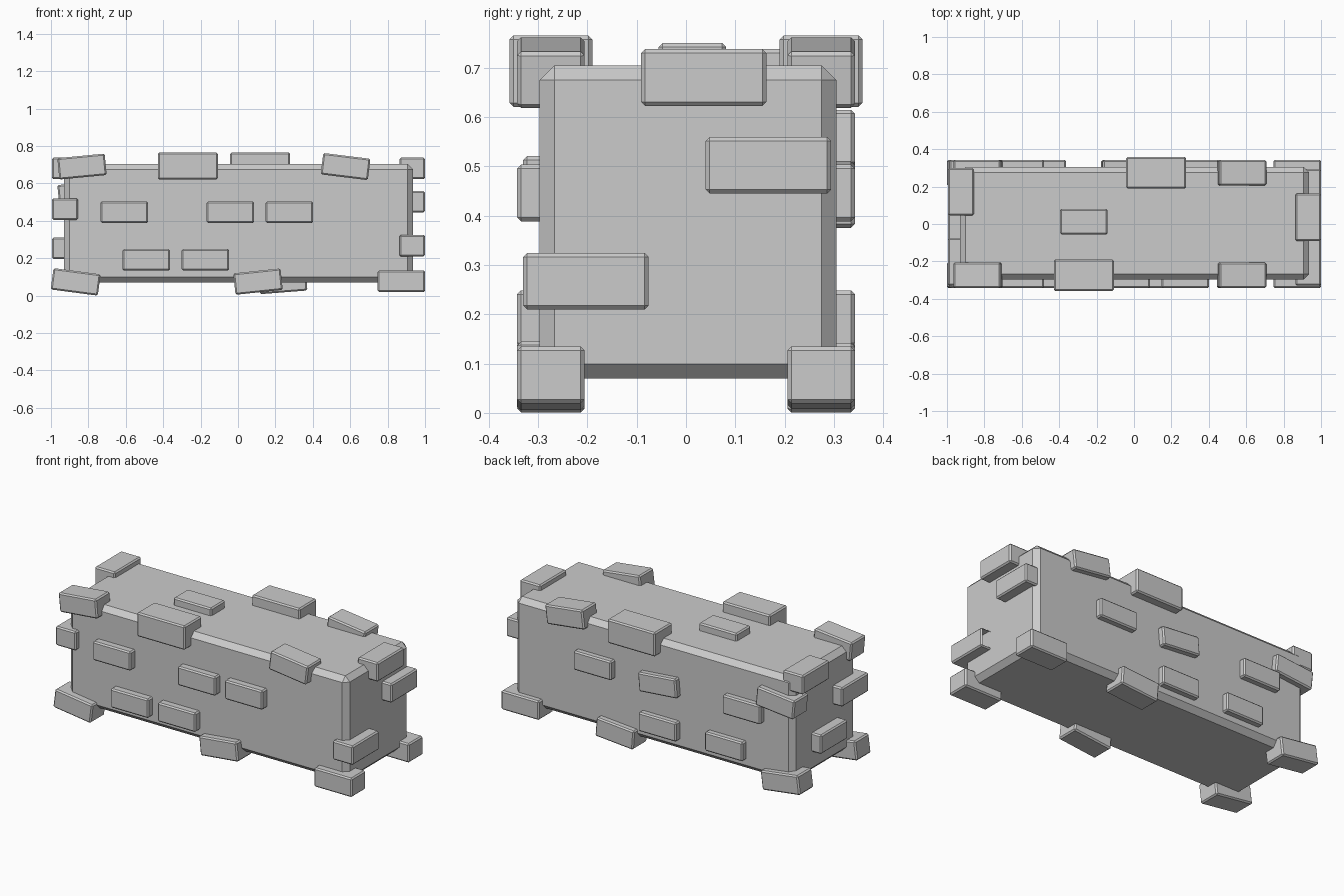
import bpy, bmesh
from math import radians
from mathutils import Matrix, Vector

if "Cube" in bpy.data.objects:
    bpy.data.objects.remove(bpy.data.objects["Cube"])

STD = (0.254, 0.137, 0.115)
BIG = (0.321, 0.168, 0.145)


def block(name, centre, size, bevel, tilt=0, turn=0, open_end=False):
    """Chamfered box; tilt is degrees clockwise-negative as seen from the front."""
    bm = bmesh.new()
    bmesh.ops.create_cube(bm, size=1)
    bmesh.ops.scale(bm, vec=size, verts=bm.verts)
    bmesh.ops.bevel(bm, geom=bm.edges[:], offset=bevel, segments=1, affect='EDGES')
    if open_end:
        cap = [f for f in bm.faces if f.calc_center_median().x > size[0] / 2 - 1e-4]
        bmesh.ops.delete(bm, geom=cap, context='FACES')
    rot = Matrix.Rotation(radians(turn), 4, 'Z') @ Matrix.Rotation(radians(-tilt), 4, 'Y')
    bm.transform(rot)
    mesh = bpy.data.meshes.new(name)
    bm.to_mesh(mesh)
    bm.free()
    ob = bpy.data.objects.new(name, mesh)
    ob.location = Vector(centre)
    bpy.context.collection.objects.link(ob)
    return ob


def brick(name, x, y, z, tilt=0, size=STD, turn=0, open_end=False):
    return block(name, (x, y, z), size, 0.008, tilt, turn, open_end)


# Main wall block
block("wall_body", (0.003, 0.004, 0.387), (1.866, 0.602, 0.635), 0.03)

# Bricks shared by front and back: x, z, tilt
shared = [(0.575, 0.69, -7), (0.873, 0.077, 0), (-0.868, 0.0735, -7.5),
          (-0.608, 0.446, 0), (-0.49, 0.191, 0)]
for side, label in ((-1, "front"), (1, "back")):
    for x, z, tilt in shared:
        brick(label + "_brick", x, side * 0.274, z, tilt)

# Front only
for x, z, tilt in [(-0.834, 0.69, 5.5), (0.107, 0.075, 6), (-0.041, 0.446, 0),
                   (0.275, 0.446, 0), (-0.174, 0.191, 0)]:
    brick("front_brick", x, -0.274, z, tilt)
brick("front_large_brick", -0.268, -0.274, 0.693, size=BIG)

# Back only
for x, z, tilt in [(-0.834, 0.546, 5.5), (0.24, 0.075, 4.5), (-0.045, 0.443, -5),
                   (0.39, 0.446, 0), (-0.045, 0.191, 0)]:
    brick("back_brick", x, 0.274, z, tilt)
brick("back_large_brick", 0.118, 0.274, 0.693, size=BIG)

# End bricks: y, z, with one left open at its inner end
for y, z, is_open in [(0.036, 0.68, False), (0.167, 0.502, False), (-0.203, 0.267, True)]:
    brick("right_end_brick", 0.931, y, z, turn=90, open_end=is_open)
for y, z in [(0.173, 0.68), (-0.203, 0.463), (0.0, 0.254)]:
    brick("left_end_brick", -0.925, y, z, turn=90)

# Top brick
brick("top_brick", -0.268, 0.013, 0.692)
